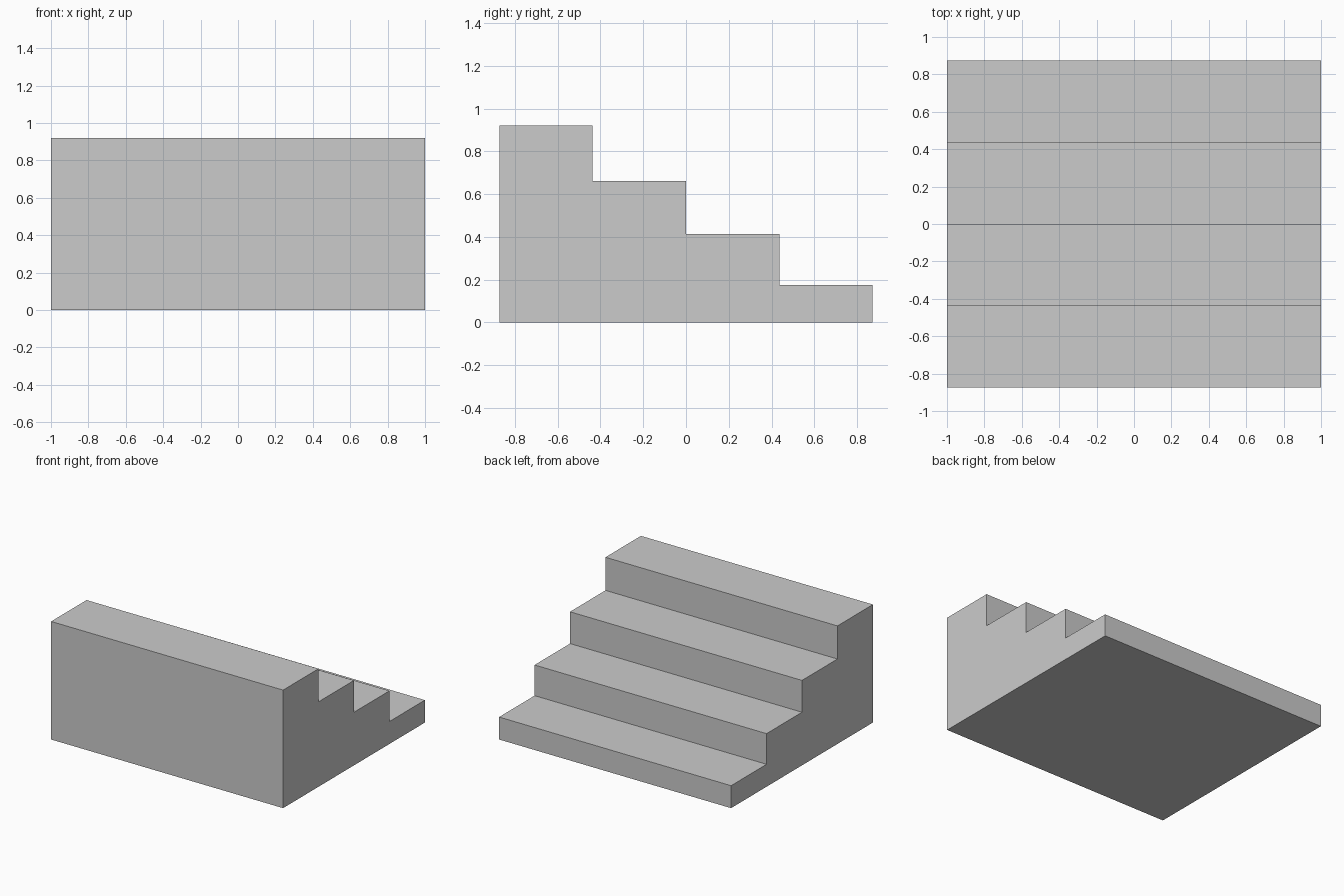
import bpy
import bmesh

cube = bpy.data.objects.get("Cube")
if cube:
    bpy.data.objects.remove(cube, do_unlink=True)

# Overall size and the height of each tread, from front to back
HALF_WIDTH = 1.0
HALF_DEPTH = 0.873
TREAD_HEIGHTS = [0.92, 0.662, 0.414, 0.175]

# Plain grey material
grey = bpy.data.materials.new("light grey")
grey.use_nodes = True
colour = (0.6, 0.6, 0.6, 1.0)
grey.diffuse_color = colour
grey.node_tree.nodes["Principled BSDF"].inputs["Base Color"].default_value = colour

# Stepped side profile: underside first, then each tread and riser
tread_depth = 2 * HALF_DEPTH / len(TREAD_HEIGHTS)
profile = [(HALF_DEPTH, 0), (-HALF_DEPTH, 0)]
for i, height in enumerate(TREAD_HEIGHTS):
    y = -HALF_DEPTH + i * tread_depth
    profile += [(y, height), (y + tread_depth, height)]

# Extrude the profile across the full width
bm = bmesh.new()
side = bm.faces.new([bm.verts.new((-HALF_WIDTH, y, z)) for y, z in profile])
extruded = bmesh.ops.extrude_face_region(bm, geom=[side], use_keep_orig=True)
moved = [v for v in extruded["geom"] if isinstance(v, bmesh.types.BMVert)]
bmesh.ops.translate(bm, verts=moved, vec=(2 * HALF_WIDTH, 0, 0))
bmesh.ops.recalc_face_normals(bm, faces=bm.faces[:])

mesh = bpy.data.meshes.new("stair_block")
bm.to_mesh(mesh)
bm.free()
mesh.materials.append(grey)
stairs = bpy.data.objects.new("stair_block", mesh)
bpy.context.collection.objects.link(stairs)
